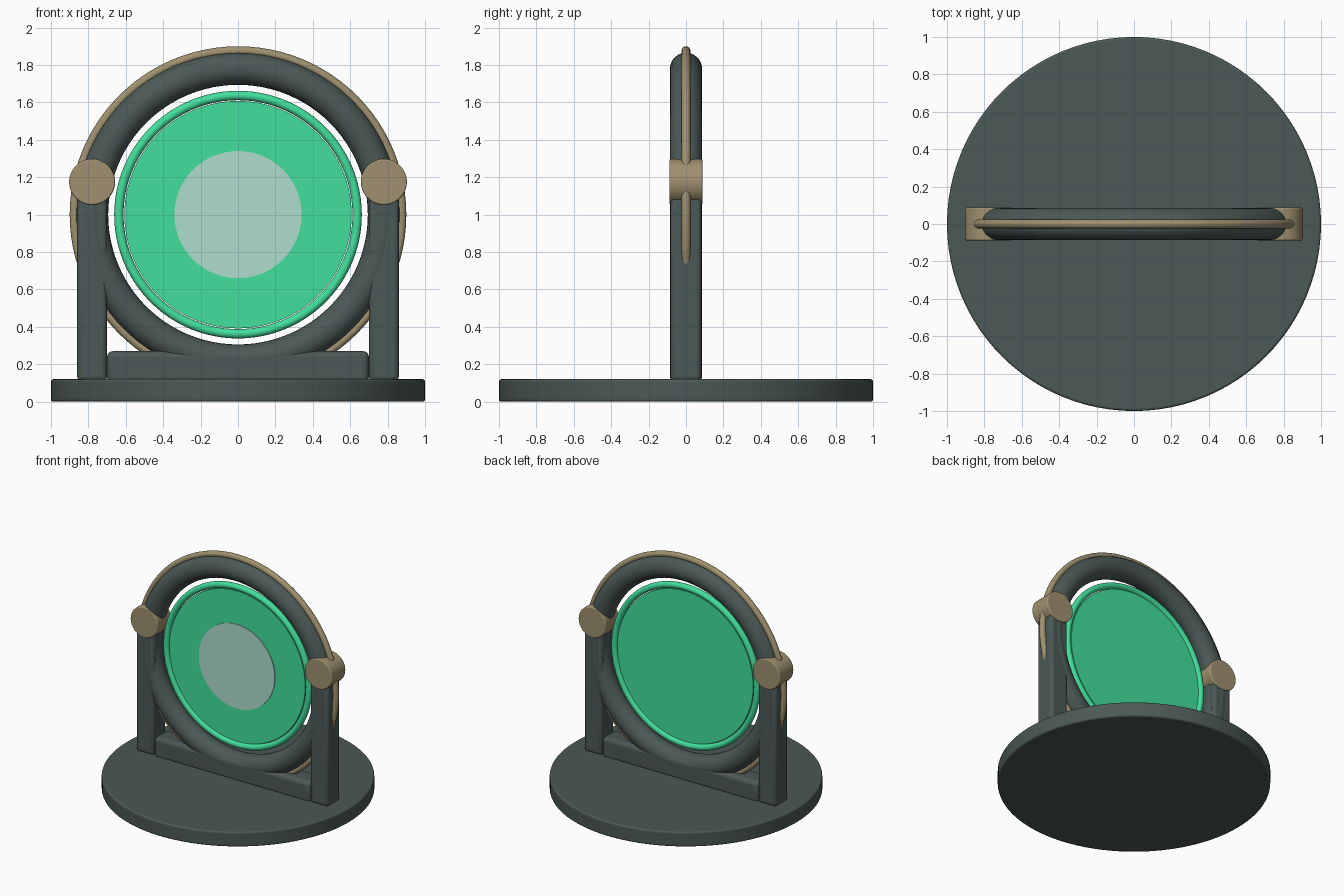
import bpy, math
from math import pi

if "Cube" in bpy.data.objects:
    bpy.data.objects.remove(bpy.data.objects["Cube"])


def material(name, rgb):
    m = bpy.data.materials.new(name)
    m.diffuse_color = (*rgb, 1)
    m.use_nodes = True
    m.node_tree.nodes["Principled BSDF"].inputs["Base Color"].default_value = m.diffuse_color
    return m


DARK = material("dark_stone", (0.07, 0.10, 0.093))
GOLD = material("dull_gold", (0.35, 0.28, 0.16))
GREEN = material("bright_green", (0.055, 0.74, 0.33))
PALE = material("pale_glow", (0.43, 0.72, 0.61))
CENTRE = 1.0  # height of the ring centre


def finish(name, mat, bevel=0, segments=3):
    ob = bpy.context.object
    ob.name = name
    ob.data.materials.append(mat)
    bpy.ops.object.transform_apply(location=False, rotation=True, scale=True)
    if bevel:
        b = ob.modifiers.new("bevel", "BEVEL")
        b.width, b.segments = bevel, segments
        b.limit_method = "ANGLE"
    bpy.ops.object.shade_smooth_by_angle(angle=math.radians(35))
    return ob


def disc(name, mat, r, depth, loc, upright=True, bevel=0, verts=96):
    bpy.ops.mesh.primitive_cylinder_add(
        vertices=verts, radius=r, depth=depth, location=loc,
        rotation=(pi / 2 if upright else 0, 0, 0))
    return finish(name, mat, bevel)


def box(name, mat, size, loc, bevel):
    bpy.ops.mesh.primitive_cube_add(size=1, location=loc)
    bpy.context.object.scale = size
    return finish(name, mat, bevel)


def ring(name, mat, major, minor, sides=16):
    bpy.ops.mesh.primitive_torus_add(
        major_radius=major, minor_radius=minor, major_segments=96,
        minor_segments=sides, location=(0, 0, CENTRE), rotation=(pi / 2, 0, 0))
    return finish(name, mat)


# Round base and cross bar
disc("base", DARK, 1.0, 0.12, (0, 0, 0.06), upright=False, bevel=0.012)
box("cross_bar", DARK, (1.4, 0.17, 0.17), (0, 0, 0.185), 0.03)

# Posts with round pivot knobs
for side, s in (("left", -1), ("right", 1)):
    box(side + "_post", DARK, (0.16, 0.165, 1.07), (s * 0.78, 0, 0.645), 0.025)
    disc(side + "_knob", GOLD, 0.123, 0.176, (s * 0.78, 0, 1.175), bevel=0.008, verts=48)

# Frame ring, thin trim ring and inner rim
ring("frame_ring", DARK, 0.78, 0.086, 24)
ring("trim_ring", GOLD, 0.876, 0.024)
ring("inner_rim", GREEN, 0.637, 0.025)

# Portal surface and the pale glow on its front
disc("portal_surface", GREEN, 0.608, 0.02, (0, 0, CENTRE))
disc("front_glow", PALE, 0.34, 0.008, (0, -0.012, CENTRE))
